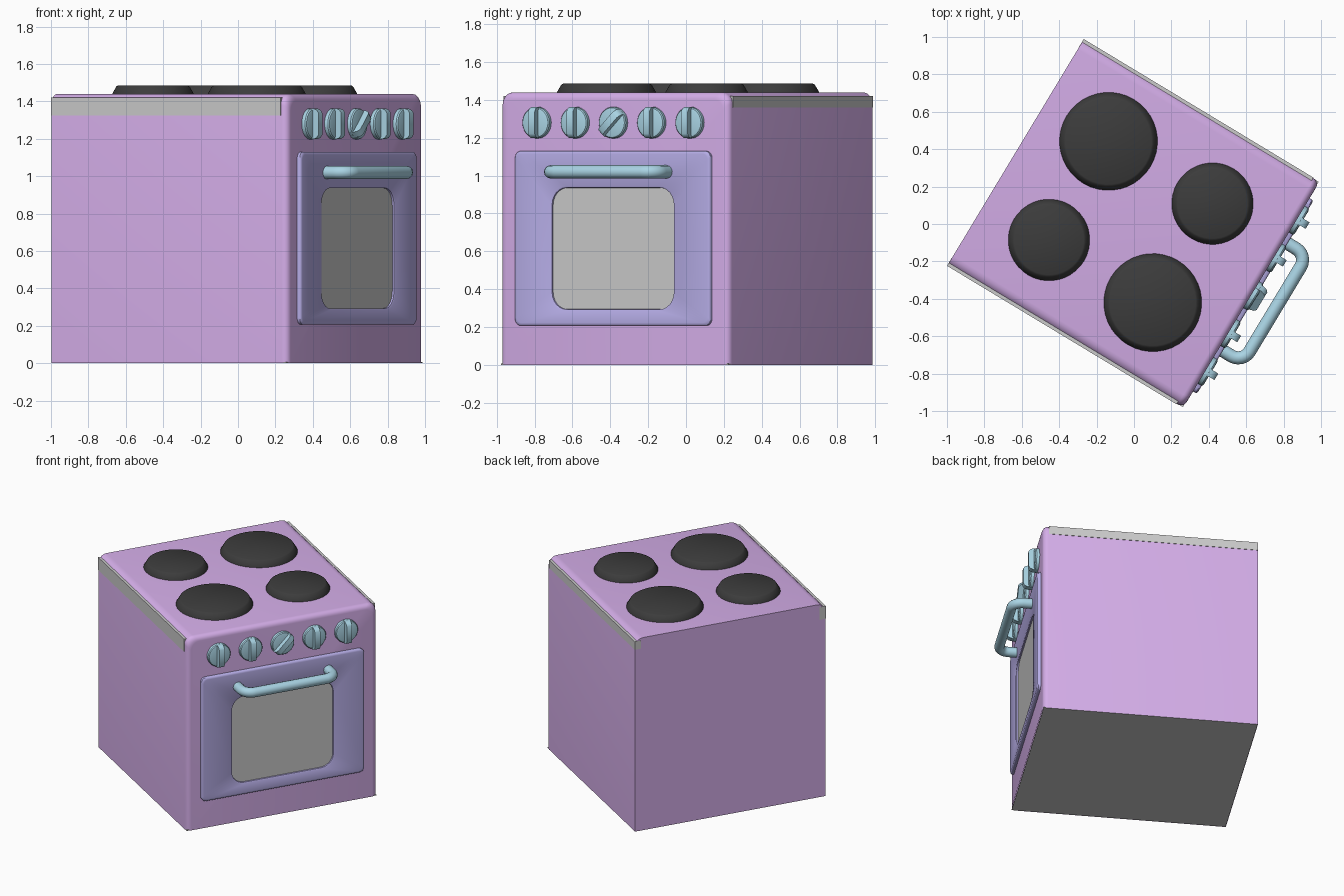
import bpy, bmesh
from math import radians, sin, cos, pi
from mathutils import Matrix, Vector

if "Cube" in bpy.data.objects:
    bpy.data.objects.remove(bpy.data.objects["Cube"])

TURN = Matrix.Rotation(radians(58.9), 4, 'Z')   # whole cooker stands turned
FRONT, BACK, HALF, TOP = -0.733, 0.74, 0.705, 1.44


def material(name, rgb):
    m = bpy.data.materials.new(name)
    m.diffuse_color = (*rgb, 1)
    m.use_nodes = True
    m.node_tree.nodes["Principled BSDF"].inputs["Base Color"].default_value = m.diffuse_color
    return m


LILAC = material("lilac", (0.66, 0.42, 0.81))
VIOLET = material("violet", (0.47, 0.42, 0.80))
BLUE = material("pale_blue", (0.40, 0.66, 0.78))
BLACK = material("charcoal", (0.045, 0.045, 0.045))


def finish(name, bm, mat=None, local=Matrix(), angle=35):
    bmesh.ops.recalc_face_normals(bm, faces=bm.faces[:])
    me = bpy.data.meshes.new(name)
    bm.to_mesh(me)
    bm.free()
    ob = bpy.data.objects.new(name, me)
    bpy.context.collection.objects.link(ob)
    ob.matrix_world = TURN @ local
    if mat:
        me.materials.append(mat)
    bpy.ops.object.select_all(action='DESELECT')
    ob.select_set(True)
    bpy.context.view_layer.objects.active = ob
    bpy.ops.object.shade_smooth_by_angle(angle=radians(angle))
    return ob


def loft(bm, rings, cap_first=False, cap_last=False):
    loops = [[bm.verts.new(p) for p in r] for r in rings]
    n = len(loops[0])
    for a, b in zip(loops, loops[1:]):
        for i in range(n):
            j = (i + 1) % n
            bm.faces.new((a[i], a[j], b[j], b[i]))
    if cap_first:
        bm.faces.new(loops[0])
    if cap_last:
        bm.faces.new(loops[-1])


def rounded_rect(hw, z0, z1, r, y, steps=6):
    pts = []
    for k, (cx, cz) in enumerate(((hw - r, z1 - r), (r - hw, z1 - r),
                                  (r - hw, z0 + r), (hw - r, z0 + r))):
        for s in range(steps + 1):
            a = (k + s / steps) * pi / 2
            pts.append((cx + r * cos(a), y, cz + r * sin(a)))
    return pts


def circle(r, z, n=40):
    return [(r * cos(2 * pi * i / n), r * sin(2 * pi * i / n), z) for i in range(n)]


def box(bm, lo, hi):
    lo, hi = Vector(lo), Vector(hi)
    m = Matrix.Translation((lo + hi) / 2) @ Matrix.Diagonal((*(hi - lo), 1))
    return bmesh.ops.create_cube(bm, size=1, matrix=m)


def arch(inset, y, r=0.06, steps=6):
    """Cross-section of the body: square at the floor, rounded at the top."""
    hw, pts = HALF - inset, [(HALF - inset, y, 0)]
    for k, sx in enumerate((1, -1)):
        for s in range(steps + 1):
            a = (k + s / steps) * pi / 2
            pts.append((sx * (hw - r) + r * cos(a), y, TOP - inset - r + r * sin(a)))
    return pts + [(-hw, y, 0)]


# Body shell with a rolled front edge
bm = bmesh.new()
rings = [arch(0, BACK)]
R = 0.035
for s in range(6):
    a = s / 5 * pi / 2
    rings.append(arch(R * (1 - cos(a)), FRONT + R * (1 - sin(a))))
loft(bm, rings, True, True)
under = [f for f in bm.faces if all(abs(v.co.z) < 1e-5 for v in f.verts)]
bmesh.ops.delete(bm, geom=under, context='FACES_ONLY')
finish("body", bm, LILAC)

# Grey base plate
bm = bmesh.new()
box(bm, (-HALF + .002, FRONT + .004, 0), (HALF - .002, BACK - .002, 0.006))
finish("base_plate", bm)

# Grey rails filling the rounded side edges of the top
for name, sx, low in (("left_rail", -1, 1.325), ("right_rail", 1, 1.36)):
    bm = bmesh.new()
    xs = sorted((sx * (HALF - 0.045), sx * (HALF + 0.003)))
    box(bm, (xs[0], FRONT + 0.04, low), (xs[1], BACK + 0.001, 1.42))
    finish(name, bm)

# Hot plates
for i, (x, y, r) in enumerate(((-.308, -.303, .262), (.31, -.303, .218),
                               (-.308, .345, .218), (.308, .345, .262))):
    bm = bmesh.new()
    loft(bm, [circle(r, 0), circle(r, .006), circle(r - .022, .044),
              circle(r - .032, .05)], True, True)
    finish(f"hot_plate_{i + 1}", bm, BLACK, Matrix.Translation((x, y, TOP - .004)), 50)

# Oven door frame, slightly dished towards the window
bm = bmesh.new()
loft(bm, [rounded_rect(.603, .207, 1.13, .035, FRONT + .01),
          rounded_rect(.603, .207, 1.13, .035, FRONT - .016),
          rounded_rect(.598, .212, 1.125, .033, FRONT - .022),
          rounded_rect(.588, .222, 1.115, .03, FRONT - .024),
          rounded_rect(.384, .285, .945, .095, FRONT - .018),
          rounded_rect(.376, .293, .937, .09, FRONT - .014),
          rounded_rect(.374, .295, .935, .09, FRONT + .005)])
finish("oven_door", bm, VIOLET, angle=40)

# Oven window
bm = bmesh.new()
loft(bm, [rounded_rect(.376, .293, .937, .09, FRONT + .004),
          rounded_rect(.376, .293, .937, .09, FRONT - .004)], False, True)
finish("oven_window", bm)

# Door handle: one swept tube with rounded bends
cu = bpy.data.curves.new("handle_path", 'CURVE')
cu.dimensions = '3D'
cu.bevel_depth, cu.bevel_resolution = 0.035, 4
out, hx, br = FRONT - 0.148, 0.335, 0.07
path = [(-hx, FRONT + .01)]
for k, sx in enumerate((-1, 1)):
    for s in range(7):
        t = s / 6 * pi / 2
        a = pi + t if k == 0 else 1.5 * pi + t
        path.append((sx * (hx - br) + br * cos(a), out + br + br * sin(a)))
path.append((hx, FRONT + .01))
sp = cu.splines.new('POLY')
sp.points.add(len(path) - 1)
for p, (x, y) in zip(sp.points, path):
    p.co = (x, y, 1.02, 1)
tmp = bpy.data.objects.new("handle_path", cu)
bpy.context.collection.objects.link(tmp)
bpy.context.view_layer.update()
bm = bmesh.new()
me = tmp.to_mesh()
bm.from_mesh(me)
tmp.to_mesh_clear()
bpy.data.objects.remove(tmp)
finish("door_handle", bm, BLUE, angle=60)

# Control knobs: round base with a raised grip, the middle one turned
for i in range(5):
    bm = bmesh.new()
    loft(bm, [circle(.083, -.01, 32), circle(.083, .02, 32), circle(.078, .027, 32),
              circle(.068, .03, 32)], False, True)
    outline = [(-.082, .0), (-.082, .035), (-.074, .055), (-.058, .066),
               (.058, .066), (.074, .055), (.082, .035), (.082, .0)]
    loft(bm, [[(s, y, z) for y, z in outline] for s in (-.02, .02)], True, True)
    spin = Matrix.Rotation(radians(-45 if i == 2 else 0), 4, 'Z')
    place = (Matrix.Translation(((i - 2) * .236, FRONT, 1.28))
             @ Matrix.Rotation(radians(90), 4, 'X') @ spin)
    finish(f"knob_{i + 1}", bm, BLUE, place)
